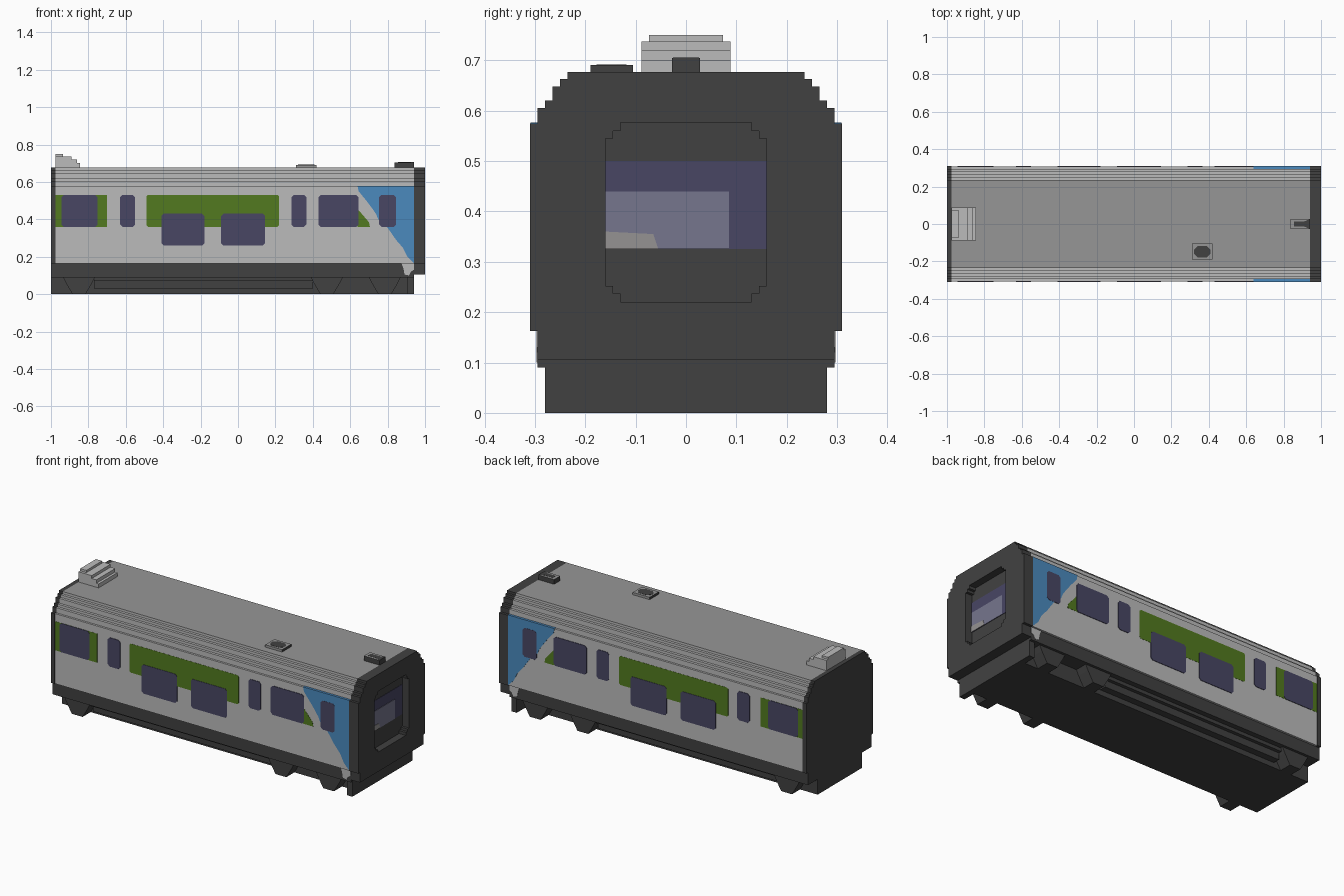
import bpy, bmesh

cube = bpy.data.objects.get("Cube")
if cube:
    bpy.data.objects.remove(cube, do_unlink=True)


def material(name, rgb):
    m = bpy.data.materials.new(name)
    m.use_nodes = True
    m.diffuse_color = (*rgb, 1)
    m.node_tree.nodes["Principled BSDF"].inputs["Base Color"].default_value = (*rgb, 1)
    return m


LIGHT = material("light_grey", (0.50, 0.50, 0.50))
ROOF = material("roof_grey", (0.305, 0.305, 0.305))
DARK = material("charcoal", (0.053, 0.053, 0.053))
GREEN = material("green", (0.084, 0.195, 0.014))
BLUE = material("blue", (0.069, 0.254, 0.515))
GLASS = material("dark_violet_glass", (0.065, 0.061, 0.127))
PALE = material("pale_violet", (0.181, 0.181, 0.27))
STONE = material("warm_grey", (0.30, 0.29, 0.29))


def prism(name, loops, axis, a, b, mats, rule=None):
    """Extrude an outline (optionally with a hole) along an axis from a to b."""
    place = {"x": lambda u, v: (a, u, v),
             "y": lambda u, v: (u, a, v),
             "z": lambda u, v: (u, v, a)}[axis]
    bm = bmesh.new()
    edges = []
    for loop in loops:
        vs = [bm.verts.new(place(u, v)) for u, v in loop]
        if len(loops) == 1:
            bm.faces.new(vs)
        else:
            edges += [bm.edges.new((vs[i - 1], vs[i])) for i in range(len(vs))]
    if edges:
        bmesh.ops.triangle_fill(bm, use_beauty=True, edges=edges)
    ext = bmesh.ops.extrude_face_region(bm, geom=bm.faces[:])
    vec = tuple(b - a if k == axis else 0 for k in "xyz")
    bmesh.ops.translate(bm, vec=vec,
                        verts=[g for g in ext["geom"] if isinstance(g, bmesh.types.BMVert)])
    # make sure both end caps exist
    if not any(all(abs(v.co["xyz".index(axis)] - a) < 1e-6 for v in f.verts) for f in bm.faces):
        bmesh.ops.holes_fill(bm, edges=[e for e in bm.edges if e.is_boundary], sides=0)
    bmesh.ops.recalc_face_normals(bm, faces=bm.faces[:])
    if rule:
        for f in bm.faces:
            f.material_index = rule(f)
    me = bpy.data.meshes.new(name)
    bm.to_mesh(me)
    bm.free()
    for m in mats if isinstance(mats, (list, tuple)) else [mats]:
        me.materials.append(m)
    ob = bpy.data.objects.new(name, me)
    bpy.context.scene.collection.objects.link(ob)
    return ob


def rect(u0, u1, v0, v1, c=0.0):
    """Rectangle, with corners cut by c."""
    if not c:
        return [(u0, v0), (u1, v0), (u1, v1), (u0, v1)]
    return [(u0 + c, v0), (u1 - c, v0), (u1, v0 + c), (u1, v1 - c),
            (u1 - c, v1), (u0 + c, v1), (u0, v1 - c), (u0, v0 + c)]


def box(name, x0, x1, y0, y1, z0, z1, mats, rule=None):
    return prism(name, [rect(x0, x1, y0, y1)], "z", z0, z1, mats, rule)


def shell(wide, low=None):
    """Stepped cross-section of the carriage; low adds the narrow lower step."""
    half = [(wide, 0.163), (wide, 0.575), (0.295, 0.575), (0.295, 0.605),
            (0.28, 0.605), (0.28, 0.62), (0.265, 0.62), (0.265, 0.648),
            (0.25, 0.648), (0.25, 0.663), (0.235, 0.663), (0.235, 0.677)]
    if low:
        half = [(0.295, low), (0.295, 0.163)] + half
    return half + [(-y, z) for y, z in reversed(half)]


# Carriage shell, with a darker roof top
prism("carriage_body", [shell(0.307)], "x", -0.975, 0.94, [LIGHT, ROOF],
      lambda f: int(f.calc_center_median().z > 0.676))
prism("rear_end_wall", [shell(0.31)], "x", -1.0, -0.975, DARK)

# Cab end: inner wall plus a frame around the recessed window
c, d = 0.015, 0.03
opening = [(0.16, 0.25), (0.16, 0.545), (0.145, 0.545), (0.145, 0.56), (0.13, 0.56), (0.13, 0.577)]
right_half = [(y, 0.797 - z) for y, z in reversed(opening)] + opening
right_half = [p for i, p in enumerate(right_half) if i == 0 or p != right_half[i - 1]]
hole = right_half + [(-y, z) for y, z in reversed(right_half)]
prism("cab_inner_wall", [shell(0.31, 0.105)], "x", 0.94, 0.957, DARK)
prism("cab_frame", [shell(0.31, 0.105), hole], "x", 0.957, 1.0, DARK)
prism("cab_glass", [rect(-0.16, 0.16, 0.325, 0.5)], "x", 0.957, 0.959, GLASS)
prism("cab_glass_pale", [rect(-0.16, 0.085, 0.325, 0.44)], "x", 0.959, 0.961, PALE)
prism("cab_glass_desk", [[(-0.16, 0.325), (-0.055, 0.325), (-0.065, 0.355), (-0.16, 0.36)]],
      "x", 0.961, 0.963, STONE)

# Underframe
box("skirt", -1.0, 0.94, -0.295, 0.295, 0.09, 0.163, DARK)
box("underframe", -1.0, 0.94, -0.205, 0.205, 0.0, 0.09, DARK)

# Painted outlines along the flanks: name, outline, colour, thickness
panels = [
    ("rear_green_panel", rect(-0.975, -0.70, 0.36, 0.53), GREEN, 0.001),
    ("middle_green_panel", rect(-0.49, 0.22, 0.36, 0.53, 0.008), GREEN, 0.001),
    ("green_wedge", [(0.64, 0.36), (0.705, 0.36), (0.70, 0.385), (0.67, 0.42), (0.64, 0.455)],
     GREEN, 0.001),
    ("blue_panel", [(0.64, 0.575), (0.645, 0.55), (0.69, 0.495), (0.72, 0.455), (0.74, 0.425),
                    (0.75, 0.40), (0.80, 0.355), (0.845, 0.29), (0.88, 0.25), (0.905, 0.20),
                    (0.94, 0.165), (0.94, 0.575)], BLUE, 0.002),
]
windows = [(-0.945, -0.75, 0.36, 0.53), (-0.63, -0.55, 0.36, 0.53),
           (-0.41, -0.18, 0.26, 0.43), (-0.09, 0.145, 0.26, 0.43),
           (0.285, 0.365, 0.36, 0.53), (0.43, 0.645, 0.36, 0.53),
           (0.755, 0.845, 0.36, 0.53)]
panels += [(f"window_{i + 1}", rect(*w, 0.012), GLASS, 0.003) for i, w in enumerate(windows)]

for s, side in ((-1, "front"), (1, "back")):
    for name, outline, mat, t in panels:
        prism(f"{side}_{name}", [outline], "y", s * 0.307, s * (0.307 + t), mat)
    # blue carries over the shoulder step
    prism(f"{side}_blue_shoulder", [rect(0.64, 0.94, 0.575, 0.577)], "y",
          s * 0.295, s * 0.309, BLUE)
    # light corner patch on the skirt
    prism(f"{side}_skirt_patch",
          [[(0.875, 0.163), (0.94, 0.163), (0.94, 0.13), (0.925, 0.12), (0.915, 0.10),
            (0.89, 0.105), (0.885, 0.135)]], "y", s * 0.295, s * 0.297, LIGHT)
    # wheel covers
    for i, x in enumerate((-0.85, 0.475, 0.785)):
        prism(f"{side}_wheel_cover_{i + 1}",
              [[(x - 0.085, 0.09), (x - 0.07, 0.06), (x - 0.035, 0.0), (x + 0.035, 0.0),
                (x + 0.07, 0.06), (x + 0.085, 0.09)]], "y", s * 0.205, s * 0.28, DARK)
    prism(f"{side}_coupling_bracket", [rect(0.905, 0.94, 0.0, 0.09)], "y",
          s * 0.205, s * 0.28, DARK)
    # stepped equipment boxes between the wheels
    prism(f"{side}_equipment_upper", [rect(-0.77, 0.40, 0.07, 0.09)], "y",
          s * 0.205, s * 0.265, DARK)
    prism(f"{side}_equipment_lower", [rect(-0.77, 0.40, 0.03, 0.07)], "y",
          s * 0.205, s * 0.245, DARK)

# Stepped roof unit at the rear
for i, (x1, z0, z1, h) in enumerate(((-0.845, 0.677, 0.70, 0.088), (-0.86, 0.70, 0.72, 0.088),
                                     (-0.89, 0.72, 0.737, 0.088), (-0.935, 0.737, 0.75, 0.073))):
    box(f"roof_unit_step_{i + 1}", -0.975, x1, -h, h, z0, z1, LIGHT)

# Small roof vent and aerial: grey tops with dark plates
box("roof_vent", 0.31, 0.42, -0.19, -0.105, 0.677, 0.691, [ROOF, DARK],
    lambda f: int(abs(f.normal.x) > 0.5))
prism("roof_vent_plate", [rect(0.32, 0.41, -0.178, -0.118, 0.02)], "z", 0.691, 0.692, DARK)
box("aerial_base", 0.838, 0.94, -0.028, 0.028, 0.677, 0.705, [DARK, ROOF],
    lambda f: int(f.normal.z > 0.5))
prism("aerial_plate", [[(0.855, -0.014), (0.91, -0.014), (0.94, -0.026), (0.94, 0.026),
                        (0.91, 0.014), (0.855, 0.014)]], "z", 0.705, 0.706, DARK)
